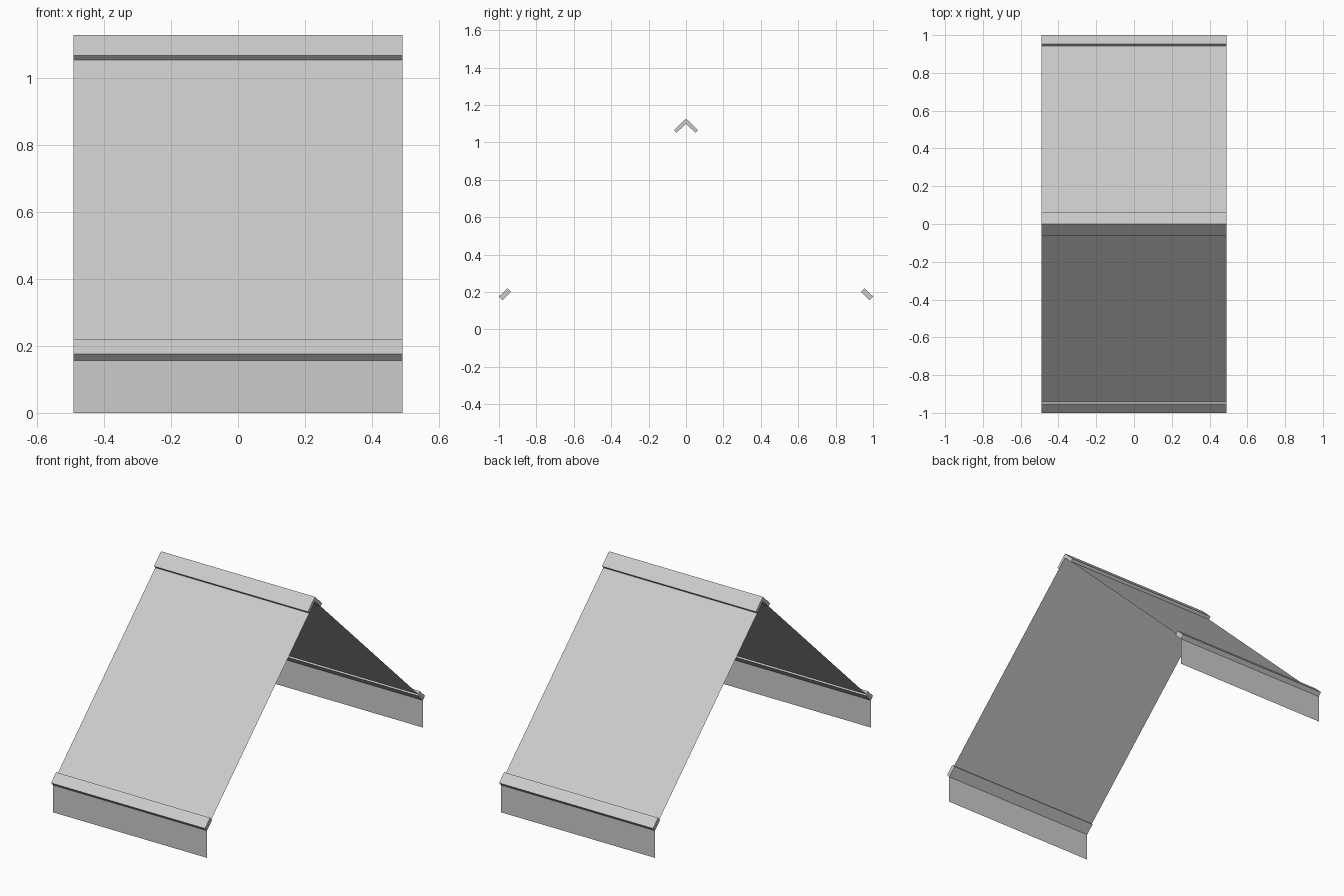
import bpy
import math
from mathutils import Vector

if "Cube" in bpy.data.objects:
    bpy.data.objects.remove(bpy.data.objects["Cube"])

HALF_WIDTH = 0.49
APEX = Vector((0, 1.127))        # (y, z) of the ridge
FOOT = Vector((1.0, 0.176))      # (y, z) of the lowest outer edge
DOWN = (FOOT - APEX).normalized()
INWARD = Vector((DOWN.y, -DOWN.x))

grey = bpy.data.materials.new("light_grey")
grey.use_nodes = True
COLOUR = (0.6, 0.6, 0.6, 1)
grey.diffuse_color = COLOUR
grey.node_tree.nodes["Principled BSDF"].inputs["Base Color"].default_value = COLOUR


def extrude_profile(name, profile, side=1, closed=True):
    """Sweep a (y, z) profile along x; side -1 mirrors it to the front."""
    n = len(profile)
    verts = [(x, side * p[0], p[1]) for x in (-HALF_WIDTH, HALF_WIDTH) for p in profile]
    spans = n if closed else n - 1
    faces = [(i, (i + 1) % n, (i + 1) % n + n, i + n) for i in range(spans)]
    if closed:
        faces += [tuple(reversed(range(n))), tuple(range(n, 2 * n))]
    if side < 0:
        faces = [tuple(reversed(f)) for f in faces]
    mesh = bpy.data.meshes.new(name)
    mesh.from_pydata(verts, [], faces)
    mesh.materials.append(grey)
    obj = bpy.data.objects.new(name, mesh)
    bpy.context.collection.objects.link(obj)
    return obj


def below(point, depth):
    return point + INWARD * depth


# Folded ridge cap
CAP_THICK = 0.02
cap_end = APEX + DOWN * 0.089
cap_inner = below(cap_end, CAP_THICK)
inner_apex = Vector((0, APEX.y - CAP_THICK / -INWARD.y))
flip = lambda p: Vector((-p.x, p.y))
extrude_profile("ridge_cap", [APEX, flip(cap_end), flip(cap_inner),
                              inner_apex, cap_inner, cap_end])

# Edge bar, sloping sheet and hanging valance on both sides
BAR_THICK = 0.027
SHEET_DEPTH = 0.018
bar_top = FOOT - DOWN * 0.064
bar_low = below(FOOT, BAR_THICK)
sheet_top = Vector((0, APEX.y - SHEET_DEPTH / -INWARD.y))
sheet_end = below(FOOT - DOWN * 0.03, SHEET_DEPTH)
for label, side in (("front", -1), ("back", 1)):
    extrude_profile(label + "_edge_bar",
                    [bar_top, below(bar_top, BAR_THICK), bar_low, FOOT], side)
    extrude_profile(label + "_sheet", [sheet_end, sheet_top], side, closed=False)
    extrude_profile(label + "_valance", [Vector((bar_low.x, 0)), bar_low],
                    side, closed=False)
